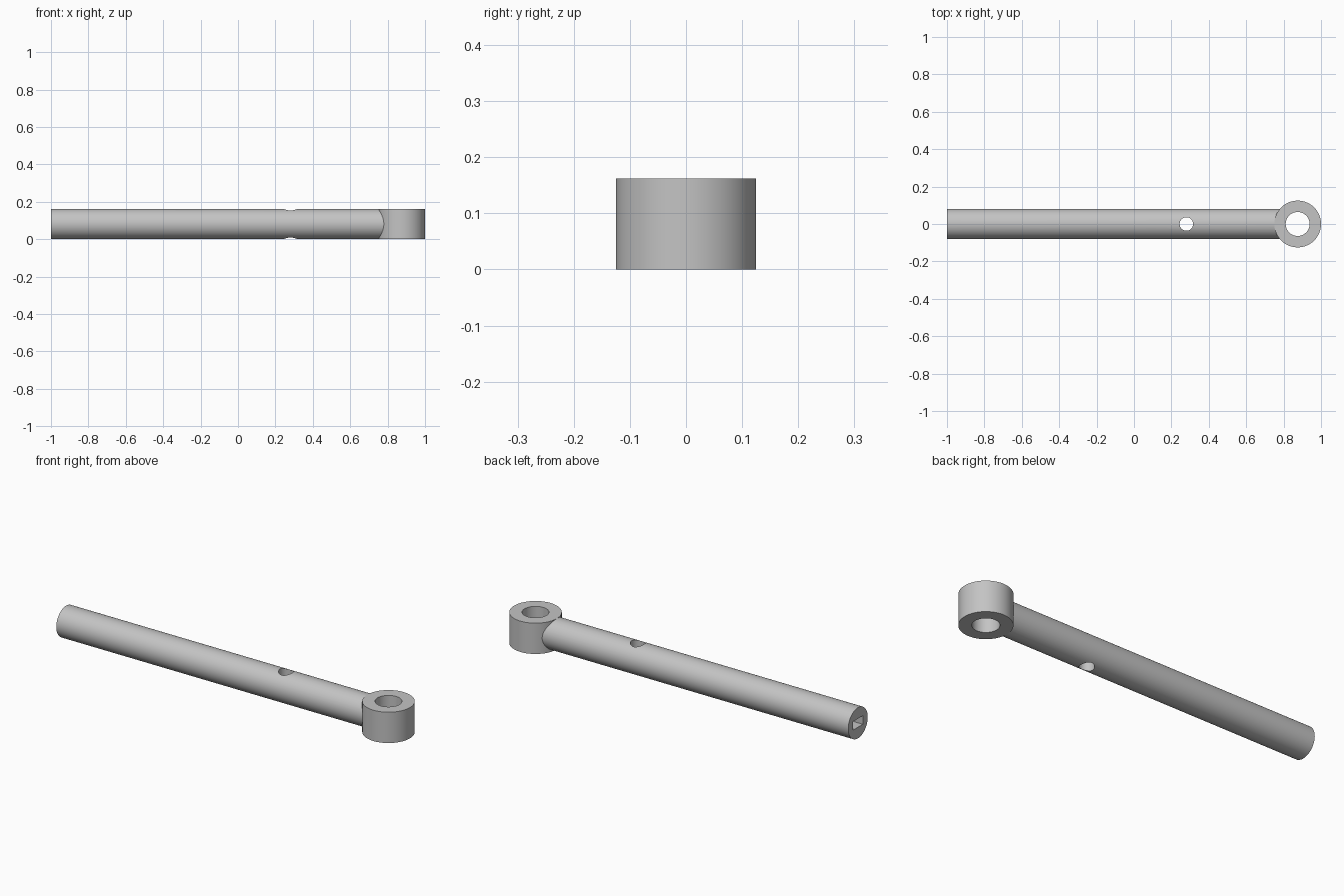
import bpy
import math

cube = bpy.data.objects.get("Cube")
if cube:
    bpy.data.objects.remove(cube, do_unlink=True)

HEIGHT = 0.162      # shared height of bar and eye
MID = HEIGHT / 2
EYE_X = 0.875       # centre of the ring-shaped eye

steel = bpy.data.materials.new("plain grey")
steel.use_nodes = True
grey = (0.55, 0.55, 0.55, 1)
steel.diffuse_color = grey
steel.node_tree.nodes["Principled BSDF"].inputs["Base Color"].default_value = grey


def cylinder(name, radius, depth, x, along_x=False):
    turn = (0, math.pi / 2, 0) if along_x else (0, 0, 0)
    bpy.ops.mesh.primitive_cylinder_add(
        vertices=96, radius=radius, depth=depth, location=(x, 0, MID), rotation=turn)
    obj = bpy.context.object
    obj.name = name
    obj.data.materials.append(steel)
    return obj


def combine(target, tool, operation):
    """Apply a boolean with the tool, then remove the tool."""
    tool.hide_render = True
    mod = target.modifiers.new(tool.name, 'BOOLEAN')
    mod.operation = operation
    mod.solver = 'EXACT'
    mod.object = tool
    bpy.context.view_layer.objects.active = target
    bpy.ops.object.modifier_apply(modifier=mod.name)
    bpy.data.objects.remove(tool, do_unlink=True)


# Round bar running into the upright eye
rod = cylinder("eye_rod", MID - 0.0002, 1.8, -0.1, along_x=True)
combine(rod, cylinder("eye", 0.125, HEIGHT, EYE_X), 'UNION')

# Vertical holes through the eye and the bar
combine(rod, cylinder("eye_hole", 0.064, 0.4, EYE_X), 'DIFFERENCE')
combine(rod, cylinder("cross_hole", 0.036, 0.4, 0.28), 'DIFFERENCE')

# Rectangular socket in the free end
bpy.ops.mesh.primitive_cube_add(size=1, location=(-1, 0, MID))
socket = bpy.context.object
socket.name = "end_socket"
socket.scale = (0.5, 0.08, 0.045)
socket.data.materials.append(steel)
combine(rod, socket, 'DIFFERENCE')

# Smooth round walls, crisp rims
bpy.ops.object.select_all(action='DESELECT')
rod.select_set(True)
bpy.context.view_layer.objects.active = rod
bpy.ops.object.shade_smooth_by_angle(angle=math.radians(30))
